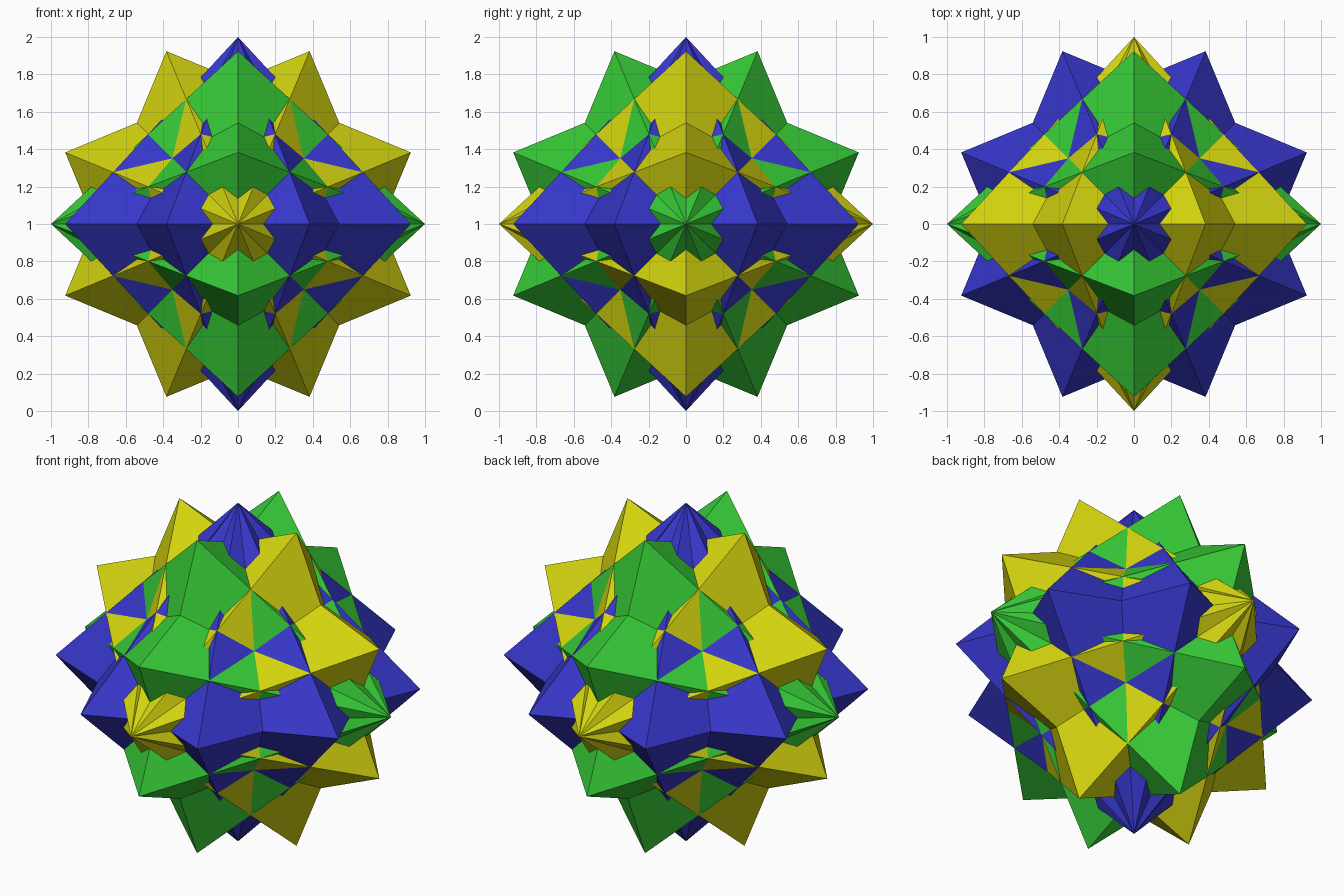
import bpy
import bmesh
from math import cos, sin, pi
from mathutils import Vector

if "Cube" in bpy.data.objects:
    bpy.data.objects.remove(bpy.data.objects["Cube"])

POINTS = 8                                # outer points of each star ring
INNER = cos(pi / 4) / cos(pi / 8)         # radius of the notches of the ring
CENTRE = Vector((0, 0, 1))


def make_material(name, color):
    mat = bpy.data.materials.new(name)
    mat.diffuse_color = (*color, 1)
    mat.use_nodes = True
    mat.node_tree.nodes["Principled BSDF"].inputs["Base Color"].default_value = mat.diffuse_color
    return mat


def star_bipyramid(name, axis, mat):
    """Double pyramid over an eight-pointed star, its tips on the given axis (0-2)."""
    def turn(a, b, c):
        v = Vector((0, 0, 0))
        v[(axis + 1) % 3], v[(axis + 2) % 3], v[axis] = a, b, c
        return v + CENTRE

    bm = bmesh.new()
    ring = []
    for i in range(2 * POINTS):
        r = INNER if i % 2 == 0 else 1.0
        t = pi * i / POINTS
        ring.append(bm.verts.new(turn(r * cos(t), r * sin(t), 0)))
    tip, base = bm.verts.new(turn(0, 0, 1)), bm.verts.new(turn(0, 0, -1))
    for a, b in zip(ring, ring[1:] + ring[:1]):
        bm.faces.new((a, b, tip))
        bm.faces.new((b, a, base))
    mesh = bpy.data.meshes.new(name)
    bm.to_mesh(mesh)
    bm.free()
    mesh.materials.append(mat)
    obj = bpy.data.objects.new(name, mesh)
    bpy.context.collection.objects.link(obj)


# Three interpenetrating star bipyramids, one per axis
star_bipyramid("star_sideways", 0, make_material("green", (0.038, 0.60, 0.038)))
star_bipyramid("star_front_back", 1, make_material("yellow", (0.65, 0.65, 0.005)))
star_bipyramid("star_upright", 2, make_material("blue", (0.038, 0.038, 0.60)))
